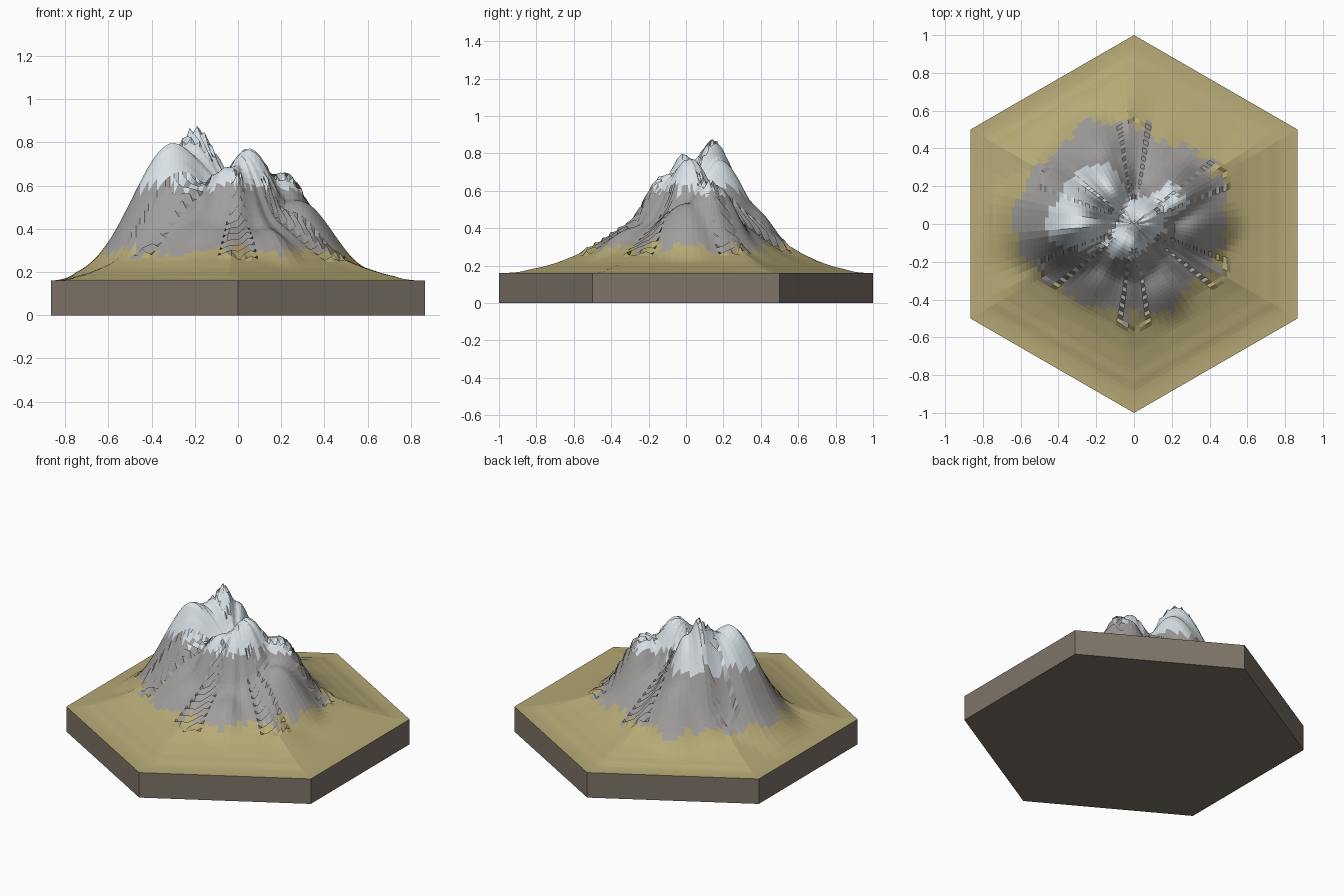
import bpy
import bmesh
import math
import random
from mathutils import Vector, noise

random.seed(4)
cube = bpy.data.objects.get("Cube")
if cube:
    bpy.data.objects.remove(cube)


def material(name, rgb):
    m = bpy.data.materials.new(name)
    m.use_nodes = True
    m.diffuse_color = (*rgb, 1)
    m.node_tree.nodes["Principled BSDF"].inputs["Base Color"].default_value = (*rgb, 1)
    return m


dirt = material("dirt", (0.21, 0.175, 0.14))
grass = material("dry grass", (0.47, 0.4, 0.18))
rock = material("grey rock", (0.35, 0.34, 0.33))
snow = material("snow", (0.72, 0.79, 0.83))

BASE = 0.16
APOTHEM = math.sqrt(3) / 2
SIDE_SEGMENTS = 16
RINGS = 44
COUNT = 6 * SIDE_SEGMENTS
CENTRE = Vector((-0.08, 0.05))
NORMALS = [Vector((math.cos(i * math.pi / 3), math.sin(i * math.pi / 3))) for i in range(6)]

# Summits and shoulders: x, y, height above the base, spread
PEAKS = [
    (-0.20, 0.14, 0.68, 0.26),
    (-0.30, 0.01, 0.62, 0.27),
    (0.05, 0.02, 0.61, 0.22),
    (-0.04, -0.10, 0.53, 0.22),
    (0.20, 0.13, 0.49, 0.21),
    (0.28, 0.00, 0.38, 0.22),
    (-0.18, 0.34, 0.36, 0.21),
    (0.12, -0.31, 0.23, 0.21),
    (-0.20, -0.24, 0.25, 0.22),
]
# Foot of the mountain, sampled evenly from the middle to the rim
FOOT = [0.34, 0.33, 0.32, 0.29, 0.23, 0.16, 0.10, 0.06, 0.03, 0.01, 0.0]


def rim_distance(p):
    """0 in the middle, 1 on the hexagonal rim."""
    return max((p - CENTRE).dot(n) / (APOTHEM - CENTRE.dot(n)) for n in NORMALS)


def foot_height(t):
    f = min(max(t, 0), 0.9999) * (len(FOOT) - 1)
    i = int(f)
    return FOOT[i] + (FOOT[i + 1] - FOOT[i]) * (f - i)


def height(p, ring, column):
    t = rim_distance(p)
    total = foot_height(t) ** 10
    for x, y, h, w in PEAKS:
        d2 = (p.x - x) ** 2 + (p.y - y) ** 2
        total += (h * math.exp(-d2 / w ** 2)) ** 10
    h = total ** 0.1
    # Gullies running down the slopes
    a = math.atan2(p.y, p.x)
    slope = min(1, p.length / 0.3)
    gully = noise.noise(Vector((4 * math.cos(a), 4 * math.sin(a), p.length * 2)))
    h *= 1 + 0.10 * slope * gully
    # Jagged rock along the seams of the six sectors
    k = column % SIDE_SEGMENTS
    if min(k, SIDE_SEGMENTS - k) <= 2 and 0.15 < p.length < 0.55:
        h += 0.016 * (1 if (ring + column) % 2 else -1)
    return BASE + max(h, 0) * min(1, max(0, (1 - t) / 0.15))


# Hexagonal base slab, open on top where the terrain sits
bpy.ops.mesh.primitive_cylinder_add(vertices=6, radius=1, depth=BASE, location=(0, 0, BASE / 2))
slab = bpy.context.object
slab.name = "base_slab"
slab.data.materials.append(dirt)
bm = bmesh.new()
bm.from_mesh(slab.data)
bmesh.ops.delete(bm, geom=[f for f in bm.faces if f.normal.z > 0.9], context="FACES")
bm.to_mesh(slab.data)
bm.free()

# Terrain: concentric hexagons raised by the height rule
corners = [Vector((math.sin(-i * math.pi / 3), math.cos(i * math.pi / 3))) for i in range(7)]
outline = []
for side in range(6):
    for k in range(SIDE_SEGMENTS):
        outline.append(corners[side].lerp(corners[side + 1], k / SIDE_SEGMENTS))

bm = bmesh.new()
middle = Vector((0, 0))
top = bm.verts.new((0, 0, height(middle, 0, 0)))
rings = []
for r in range(1, RINGS + 1):
    ring = []
    for c, o in enumerate(outline):
        p = o * (r / RINGS)
        z = BASE if r == RINGS else height(p, r, c)
        ring.append(bm.verts.new((p.x, p.y, z)))
    rings.append(ring)

# Uneven snow line and grass line, one offset per column
ragged = [random.uniform(-0.03, 0.03) for _ in range(COUNT)]


def paint(face, column):
    z = face.calc_center_median().z + ragged[column]
    face.material_index = 2 if z > 0.6 else 1 if z > 0.295 else 0


for c in range(COUNT):
    n = (c + 1) % COUNT
    paint(bm.faces.new((top, rings[0][c], rings[0][n])), c)
    for inner, outer in zip(rings, rings[1:]):
        paint(bm.faces.new((inner[c], outer[c], outer[n], inner[n])), c)

bmesh.ops.recalc_face_normals(bm, faces=bm.faces)
if sum(f.normal.z for f in bm.faces) < 0:
    bmesh.ops.reverse_faces(bm, faces=bm.faces)
mesh = bpy.data.meshes.new("mountain_terrain")
bm.to_mesh(mesh)
bm.free()
for m in (grass, rock, snow):
    mesh.materials.append(m)
terrain = bpy.data.objects.new("mountain_terrain", mesh)
bpy.context.collection.objects.link(terrain)
